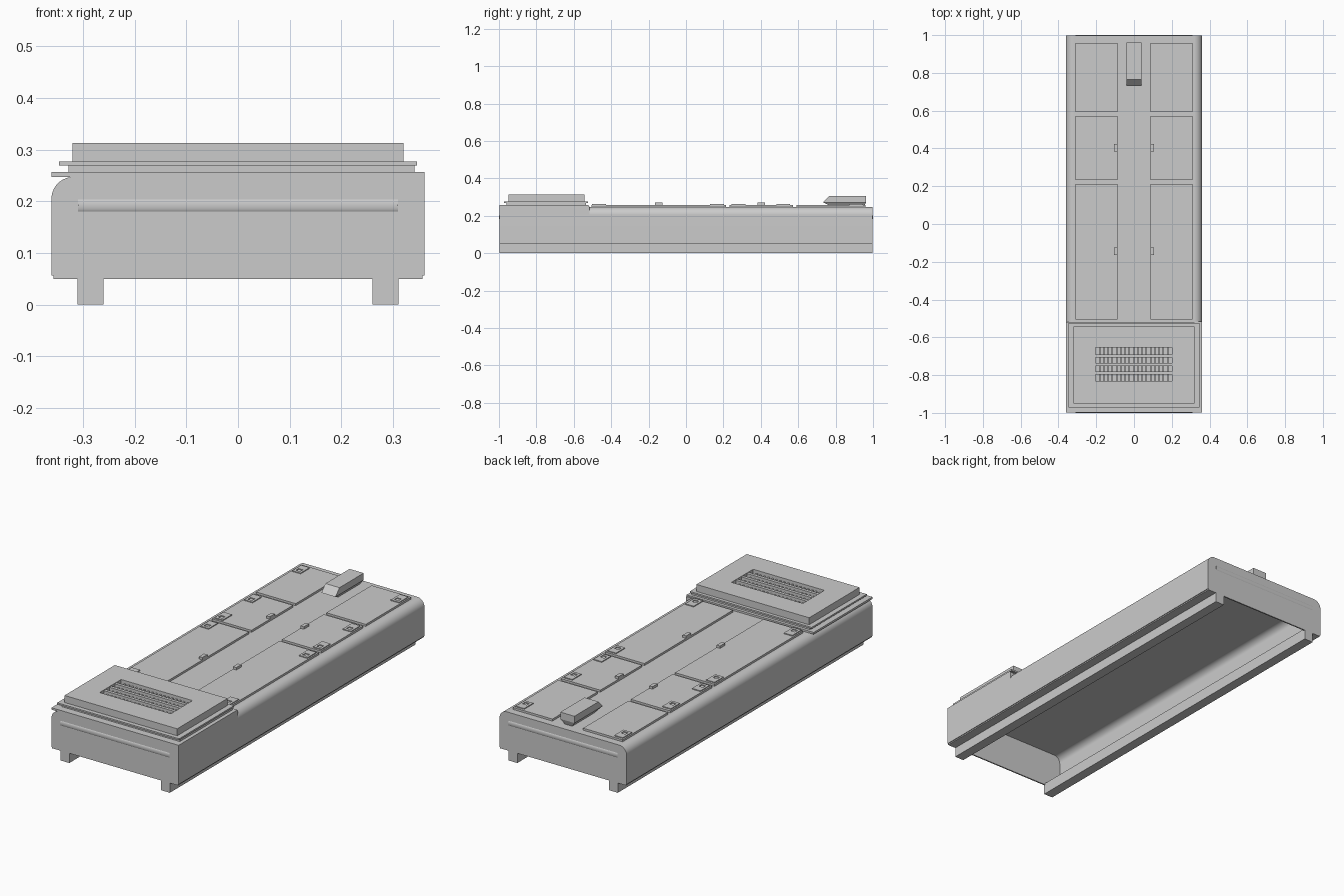
import bpy
import bmesh
from math import sin, cos, pi
from mathutils import Vector

if "Cube" in bpy.data.objects:
    bpy.data.objects.remove(bpy.data.objects["Cube"], do_unlink=True)

grey = bpy.data.materials.new("plain grey")
grey.use_nodes = True
grey.diffuse_color = (0.6, 0.6, 0.6, 1)
grey.node_tree.nodes["Principled BSDF"].inputs["Base Color"].default_value = (0.6, 0.6, 0.6, 1)


def make(name, bm):
    bmesh.ops.recalc_face_normals(bm, faces=bm.faces)
    mesh = bpy.data.meshes.new(name)
    bm.to_mesh(mesh)
    bm.free()
    mesh.materials.append(grey)
    ob = bpy.data.objects.new(name, mesh)
    bpy.context.collection.objects.link(ob)
    return ob


def add_box(bm, x, y, z):
    verts = bmesh.ops.create_cube(bm, size=1)["verts"]
    for v in verts:
        v.co = [r[0] if c < 0 else r[1] for r, c in zip((x, y, z), v.co)]
    return verts


def box(name, x, y, z):
    bm = bmesh.new()
    add_box(bm, x, y, z)
    return make(name, bm)


def prism(name, points, direction):
    bm = bmesh.new()
    face = bm.faces.new([bm.verts.new(p) for p in points])
    out = bmesh.ops.extrude_face_region(bm, geom=[face])["geom"]
    bmesh.ops.translate(bm, vec=direction,
                        verts=[g for g in out if isinstance(g, bmesh.types.BMVert)])
    return make(name, bm)


def along_y(name, profile, y0, y1):
    return prism(name, [(x, y0, z) for x, z in profile], Vector((0, y1 - y0, 0)))


def smooth(ob):
    bpy.ops.object.select_all(action="DESELECT")
    ob.select_set(True)
    bpy.context.view_layer.objects.active = ob
    bpy.ops.object.shade_smooth_by_angle()
    weighted = ob.modifiers.new("weighted", "WEIGHTED_NORMAL")
    weighted.keep_sharp = True


def cut(ob, cutter):
    mod = ob.modifiers.new("cut", "BOOLEAN")
    mod.operation = "DIFFERENCE"
    mod.solver = "EXACT"
    mod.object = cutter
    bpy.context.view_layer.objects.active = ob
    bpy.ops.object.modifier_apply(modifier=mod.name)
    bpy.data.objects.remove(cutter, do_unlink=True)


# Long body: a thin rounded shell, open below between two ledges
W, TOP, R, END, WALL = 0.361, 0.247, 0.042, 0.997, 0.007


def shoulder(inset):
    r = R - inset
    return [(W - R + r * cos(a), TOP - R + r * sin(a))
            for a in [i * pi / 20 for i in range(11)]]


def mirrored(points):
    return points + [(-x, z) for x, z in reversed(points)]


body = along_y("body", mirrored([(0.357, 0.05), (0.357, 0.056), (W, 0.056)] + shoulder(0)),
               -END, END)
cut(body, along_y("cavity", mirrored([(W - WALL, 0.058)] + shoulder(WALL)),
                  WALL - END, END - WALL))
cut(body, box("opening", (-0.26, 0.26), (WALL - END, END - WALL), (0, 0.1)))
smooth(body)

# Skids
for side, s in (("left", 1), ("right", -1)):
    box(side + "_skid", sorted((0.26 * s, 0.311 * s)), (-END, END), (0, 0.05))

# Thin rounded lips on both end faces
for end, s in (("front", -1), ("back", 1)):
    arc = [i * pi / 10 for i in range(11)]
    smooth(prism(end + "_lip", [(-0.31, s * (0.995 + 0.005 * sin(a)), 0.192 + 0.013 * cos(a))
                                for a in arc], Vector((0.62, 0, 0))))

# Stepped front housing, squared off on the left side
along_y("housing_side", [(W - R, 0.25), (W, 0.25)] + shoulder(0), -END, -0.515)
box("housing_base", (-W, W), (-END, -0.52), (0.247, 0.257))
box("housing_step", (-0.328, 0.342), (-0.96, -0.535), (0.257, 0.269))
box("housing_flange", (-0.346, 0.346), (-0.972, -0.525), (0.269, 0.277))
cover = box("housing_cover", (-0.32, 0.32), (-0.95, -0.542), (0.277, 0.313))
cut(cover, box("recess", (-0.205, 0.2), (-0.83, -0.655), (0.282, 0.4)))

# Grille of long bars over lower cross bars
bm = bmesh.new()
for y in (-0.698, -0.743, -0.788):
    add_box(bm, (-0.205, 0.2), (y - 0.008, y + 0.008), (0.282, 0.31))
for i in range(1, 18):
    x = -0.205 + i * 0.0225
    add_box(bm, (x - 0.004, x + 0.004), (-0.83, -0.655), (0.282, 0.297))
make("grille", bm)

# Top access panels with handles and corner latches
for side, s in (("left", 1), ("right", -1)):
    for part, y in (("front", (-0.505, 0.213)), ("middle", (0.233, 0.571)),
                    ("back", (0.592, 0.959))):
        box(f"{side}_{part}_panel", sorted((0.087 * s, 0.311 * s)), y, (0.245, 0.2575))
    bm = bmesh.new()
    for y in (-0.145, 0.403):
        add_box(bm, sorted((0.087 * s, 0.106 * s)), (y - 0.02, y + 0.02), (0.25, 0.27))
    make(side + "_handles", bm)
    bm = bmesh.new()
    for y in (-0.465, 0.165, 0.28, 0.52, 0.91):
        for dx in (-0.018, 0.018):
            add_box(bm, sorted(((0.28 + dx - 0.006) * s, (0.28 + dx + 0.006) * s)),
                    (y - 0.037, y + 0.037), (0.255, 0.262))
        for dy, depth in ((-0.03, 0.007), (0.018, 0.019)):
            add_box(bm, sorted((0.268 * s, 0.292 * s)),
                    (y + dy - depth, y + dy + depth), (0.255, 0.262))
    make(side + "_latches", bm)

# Raised back box with a sloped nose
side_shape = [(0.733, 0.272), (0.766, 0.307), (0.962, 0.307), (0.962, 0.272)]
prism("back_box", [(-0.04, y, z) for y, z in side_shape], Vector((0.08, 0, 0)))

# Foot of the back box, narrowing towards the body
bm = bmesh.new()
for v in add_box(bm, (-0.04, 0.04), (0.733, 0.962), (0.246, 0.272)):
    if v.co.z < 0.25:
        v.co.x *= 0.5
        v.co.y += 0.05 if v.co.y < 0.8 else -0.01
make("back_box_foot", bm)
